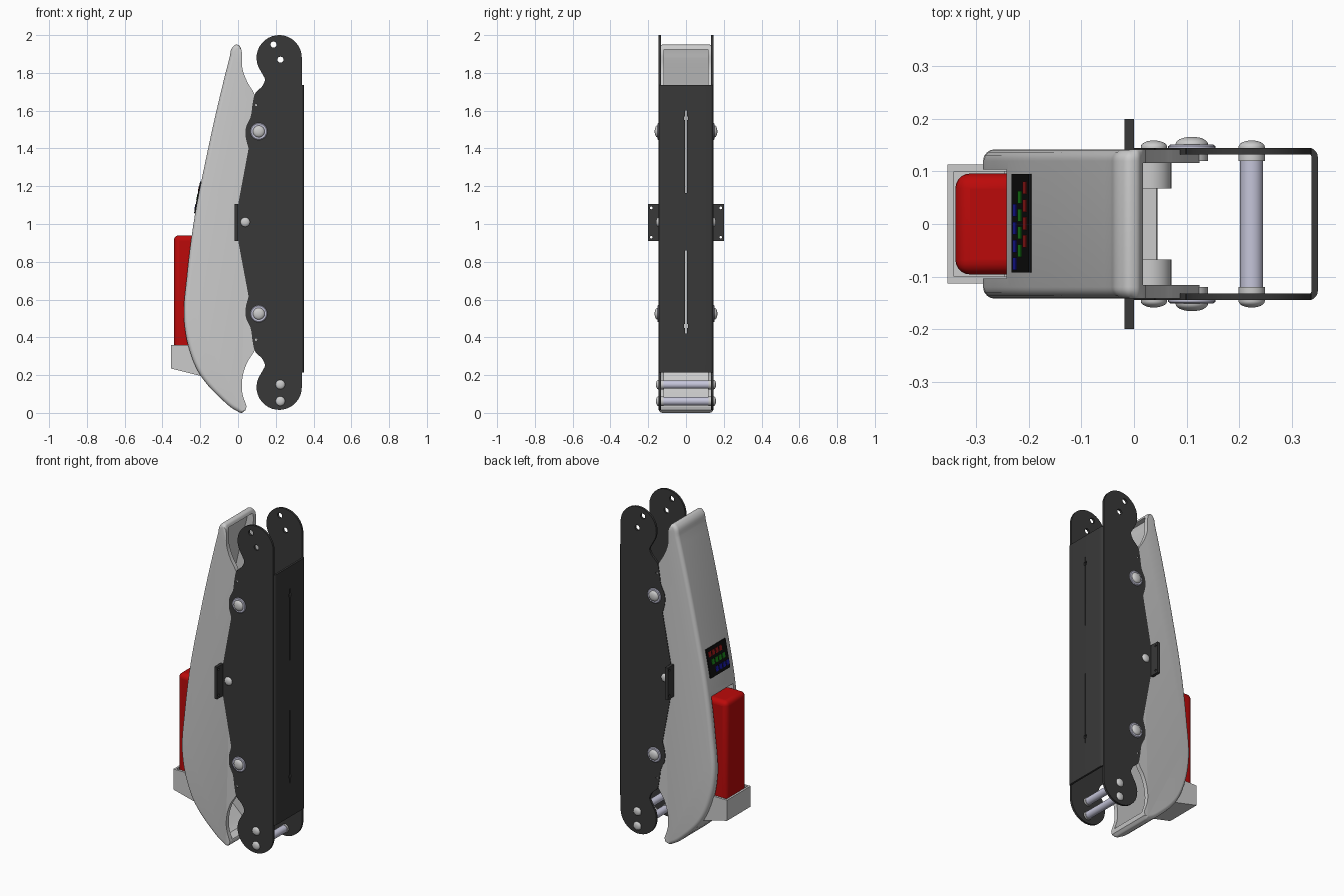
import bpy, bmesh, math
from mathutils import Vector, Matrix

if "Cube" in bpy.data.objects:
    bpy.data.objects.remove(bpy.data.objects["Cube"])

def material(name, rgb):
    m = bpy.data.materials.new(name)
    m.diffuse_color = (*rgb, 1)
    m.use_nodes = True
    m.node_tree.nodes["Principled BSDF"].inputs["Base Color"].default_value = m.diffuse_color
    return m

DARK = material("dark_steel", (0.04, 0.04, 0.04))
RED = material("red_plastic", (0.50, 0.003, 0.003))
STEEL = material("pale_steel", (0.56, 0.56, 0.70))
BLACK = material("black_glass", (0.005, 0.005, 0.005))

def finish(name, bm, mat=None):
    bmesh.ops.recalc_face_normals(bm, faces=bm.faces)
    me = bpy.data.meshes.new(name)
    bm.to_mesh(me)
    bm.free()
    ob = bpy.data.objects.new(name, me)
    bpy.context.collection.objects.link(ob)
    if mat:
        me.materials.append(mat)
    return ob

def loft(name, rings, mat=None):
    """Skin closed rings with equal point counts and cap both ends."""
    bm = bmesh.new()
    vs = [[bm.verts.new(p) for p in r] for r in rings]
    for a, b in zip(vs, vs[1:]):
        for i in range(len(a)):
            j = (i + 1) % len(a)
            bm.faces.new((a[i], a[j], b[j], b[i]))
    bm.faces.new(vs[0])
    bm.faces.new(vs[-1])
    return finish(name, bm, mat)

def slab(name, prof, y0, y1, mat=None):
    return loft(name, [[(x, y, z) for x, z in prof] for y in (y0, y1)], mat)

def box(name, lo, hi, mat=None, matrix=None):
    bm = bmesh.new()
    c = [(a + b) / 2 for a, b in zip(lo, hi)]
    s = [b - a for a, b in zip(lo, hi)]
    bmesh.ops.create_cube(bm, size=1, matrix=(matrix or Matrix()) @ Matrix.Translation(c) @ Matrix.Diagonal((*s, 1)))
    return finish(name, bm, mat)

def turned(name, x, z, prof, mat=None, n=32):
    """Round part about a y axis from (radius, y) pairs."""
    return loft(name, [[(x + r * math.cos(t), y, z + r * math.sin(t))
                        for t in (2 * math.pi * i / n for i in range(n))] for r, y in prof], mat)

def cut(ob, cutter):
    cutter.hide_render = True
    m = ob.modifiers.new("cut", 'BOOLEAN')
    m.operation, m.solver, m.object = 'DIFFERENCE', 'EXACT', cutter
    bpy.context.view_layer.objects.active = ob
    bpy.ops.object.modifier_apply(modifier=m.name)
    bpy.data.objects.remove(cutter)

def smooth(pts, n=5):
    """Chord-weighted smooth curve through 2D points (no overshoot)."""
    p = [Vector(q) for q in pts]
    last = len(p) - 1
    d = [(b - a).length for a, b in zip(p, p[1:])]
    v = [(p[1] - p[0]) / d[0]]
    for i in range(1, last):
        a, b = (p[i] - p[i - 1]) / d[i - 1], (p[i + 1] - p[i]) / d[i]
        v.append((a * d[i] + b * d[i - 1]) / (d[i] + d[i - 1]))
    v.append((p[-1] - p[-2]) / d[-1])
    out = []
    for i in range(last):
        for k in range(n):
            t = k / n
            out.append(p[i] * (2 * t**3 - 3 * t**2 + 1) + v[i] * d[i] * (t**3 - 2 * t**2 + t)
                       + p[i + 1] * (3 * t**2 - 2 * t**3) + v[i + 1] * d[i] * (t**3 - t**2))
    return out + [p[-1]]

MID = 1.008
def flip(pts):
    return [(x, 2 * MID - z) for x, z in reversed(pts)]

# Light shell: curved spine with rounded shoulders, hollow towards +x
spine = smooth([(0.017, 1.925), (0.008, 1.944), (-0.01, 1.95), (-0.03, 1.935), (-0.045, 1.88), (-0.10, 1.66),
                (-0.175, 1.32), (-0.228, 1.05), (-0.27, 0.73), (-0.286, 0.495), (-0.265, 0.36), (-0.20, 0.20),
                (-0.095, 0.08), (-0.01, 0.012), (0.02, 0.0), (0.04, 0.015)])
half = [(0.085, 1.69), (0.105, 1.6), (0.125, 1.5), (0.105, 1.38), (0.06, 1.2)]
edge = smooth([(0.045, 0.035), (0.022, 0.11), (0.026, 0.20), (0.05, 0.27)] + flip(half)[::-1]
              + half[::-1] + [(0.05, 1.75), (0.022, 1.83), (0.022, 1.90)])

def inset(d, ease=8):
    out, n = [], len(spine)
    for i, p in enumerate(spine):
        t = (spine[min(i + 1, n - 1)] - spine[max(i - 1, 0)]).normalized()
        w = min(1, i / ease, (n - 1 - i) / ease)
        out.append(p + Vector((-t.y, t.x)) * d * w)
    return out

R, HALF = 0.022, 0.142
steps = [math.radians(a) for a in (90, 70, 50, 30, 15, 0)]
side = [(HALF - R + R * math.sin(a), R * (1 - math.cos(a))) for a in steps]
rings = [(-y, d) for y, d in side] + [(y, d) for y, d in reversed(side)]
shell = loft("shell", [[(p.x, y, p.y) for p in inset(d) + edge] for y, d in rings])
core = [(p.x, p.y) for p in inset(0.022, 1)[18:-9] if 0.04 < p.y < 1.915]
core = [(core[0][0] + 0.006, 1.925)] + core + [(0.5, core[-1][1]), (0.5, 1.925)]
cut(shell, slab("core_cutter", core, -0.116, 0.116))

# Pocket liner let into the shell behind the red block
liner = box("pocket_liner", (-0.232, -0.115, 0.285), (-0.18, 0.115, 0.967))
for part in (shell, liner):
    cut(part, box("pocket_cutter", (-0.4, -0.104, 0.30), (-0.195, 0.104, 0.955)))

# Tray and red block
tray = slab("tray", [(-0.355, 0.36), (-0.195, 0.36), (-0.195, 0.195), (-0.355, 0.235)], -0.113, 0.113)
cut(tray, box("tray_cutter", (-0.343, -0.1, 0.26), (-0.2, 0.1, 0.5)))
block = box("red_block", (-0.34, -0.096, 0.265), (-0.2, 0.096, 0.94), RED)
bev = block.modifiers.new("round", 'BEVEL')
bev.width, bev.segments = 0.028, 5

# Display panel with three rows of plain coloured segments
tilt = Matrix.Translation((-0.211, 0, 1.14)) @ Matrix.Rotation(0.19, 4, 'Y')
box("display_panel", (-0.006, -0.092, -0.085), (0.006, 0.095, 0.085), BLACK, tilt)
for colour, rgb, z, y in (("red", (0.35, 0.01, 0.01), 0.05, 0.018),
                          ("green", (0.01, 0.25, 0.01), 0.0, 0.0),
                          ("blue", (0.01, 0.01, 0.4), -0.05, -0.025)):
    m = material(colour + "_light", rgb)
    for k in range(4):
        c = y + (k - 1.5) * 0.034
        box(f"{colour}_segment", (-0.008, c - 0.012, z - 0.015), (-0.004, c + 0.012, z + 0.015), m, tilt)

# Dark side plates: round ends, necks and a waisted front edge
def arc(cx, cz, r, a0, a1, n=20):
    return [(cx + r * math.cos(math.radians(a0 + (a1 - a0) * i / n)),
             cz + r * math.sin(math.radians(a0 + (a1 - a0) * i / n))) for i in range(n + 1)]

front = [(v.x, v.y) for v in smooth([(0.13, 1.793), (0.143, 1.765), (0.132, 1.735), (0.09, 1.69), (0.078, 1.64),
                                     (0.066, 1.565), (0.043, 1.515), (0.04, 1.465), (0.056, 1.40)])]
upper = arc(0.218, 1.88, 0.12, 0, 215) + front + [(0.0, 1.10)]
plate = upper + flip(upper)
for s in (-1, 1):
    p = slab("side_plate", plate, s * 0.132, s * 0.145, DARK)
    for x, z, r in ((0.188, 1.95, 0.016), (0.225, 1.87, 0.016), (0.096, 1.63, 0.006), (0.096, 0.387, 0.006)):
        cut(p, turned("hole_cutter", x, z, [(r, s * 0.1435 - 0.03), (r, s * 0.1435 + 0.03)], n=20))

# Back plate with bent corners and two narrow slots
def bend(x, w, r):
    c = w - r
    return arc(x - r, -c, r, -90, 0, 6) + arc(x - r, c, r, 0, 90, 6)
u = bend(0.35, 0.145, 0.018) + bend(0.338, 0.133, 0.006)[::-1]
back = loft("back_plate", [[(x, y, z) for x, y in u] for z in (0.215, 1.735)], DARK)
for z0, z1, zc in ((0.42, 0.86, 0.46), (1.165, 1.60, 1.56)):
    cut(back, box("slot_cutter", (0.3, -0.004, z0), (0.4, 0.004, z1)))
    cut(back, box("slot_cutter", (0.3, -0.01, zc - 0.01), (0.4, 0.01, zc + 0.01)))

# Fasteners, bosses and side brackets, mirrored in y
def dome(r, y, h, s):
    return [(r, s * 0.12)] + [(r * math.cos(a), s * (y + h * math.sin(a)))
                              for a in (math.radians(15 * k) for k in range(6))]
for s in (-1, 1):
    for z in (1.49, 0.525):
        turned("washer", 0.11, z, [(0.045, s * 0.14), (0.045, s * 0.148), (0.041, s * 0.151), (0.03, s * 0.151)], STEEL)
        turned("rivet_head", 0.11, z, dome(0.031, 0.152, 0.014, s))
    turned("centre_rivet", 0.038, 1.01, dome(0.025, 0.147, 0.012, s))
    turned("centre_boss", 0.03, 1.01, [(0.041, s * 0.068), (0.041, s * 0.12)])
    for z in (0.15, 0.062):
        turned("pin_head", 0.224, z, dome(0.025, 0.147, 0.012, s))
    b = box("bracket", (-0.018, min(s * 0.135, s * 0.2), 0.91), (0.0, max(s * 0.135, s * 0.2), 1.105), DARK)
    for z in (0.93, 1.085):
        y = s * 0.184
        cut(b, loft("hole_cutter", [[(x, y + 0.007 * math.cos(t), z + 0.007 * math.sin(t))
                                     for t in (math.pi * i / 8 for i in range(16))] for x in (-0.05, 0.05)]))

# Cross pins at the foot
for z in (0.15, 0.062):
    turned("cross_pin", 0.224, z, [(0.022, -0.14), (0.022, 0.14)], STEEL)

bpy.ops.object.select_all(action='SELECT')
bpy.context.view_layer.objects.active = shell
bpy.ops.object.shade_smooth_by_angle(angle=math.radians(32))
